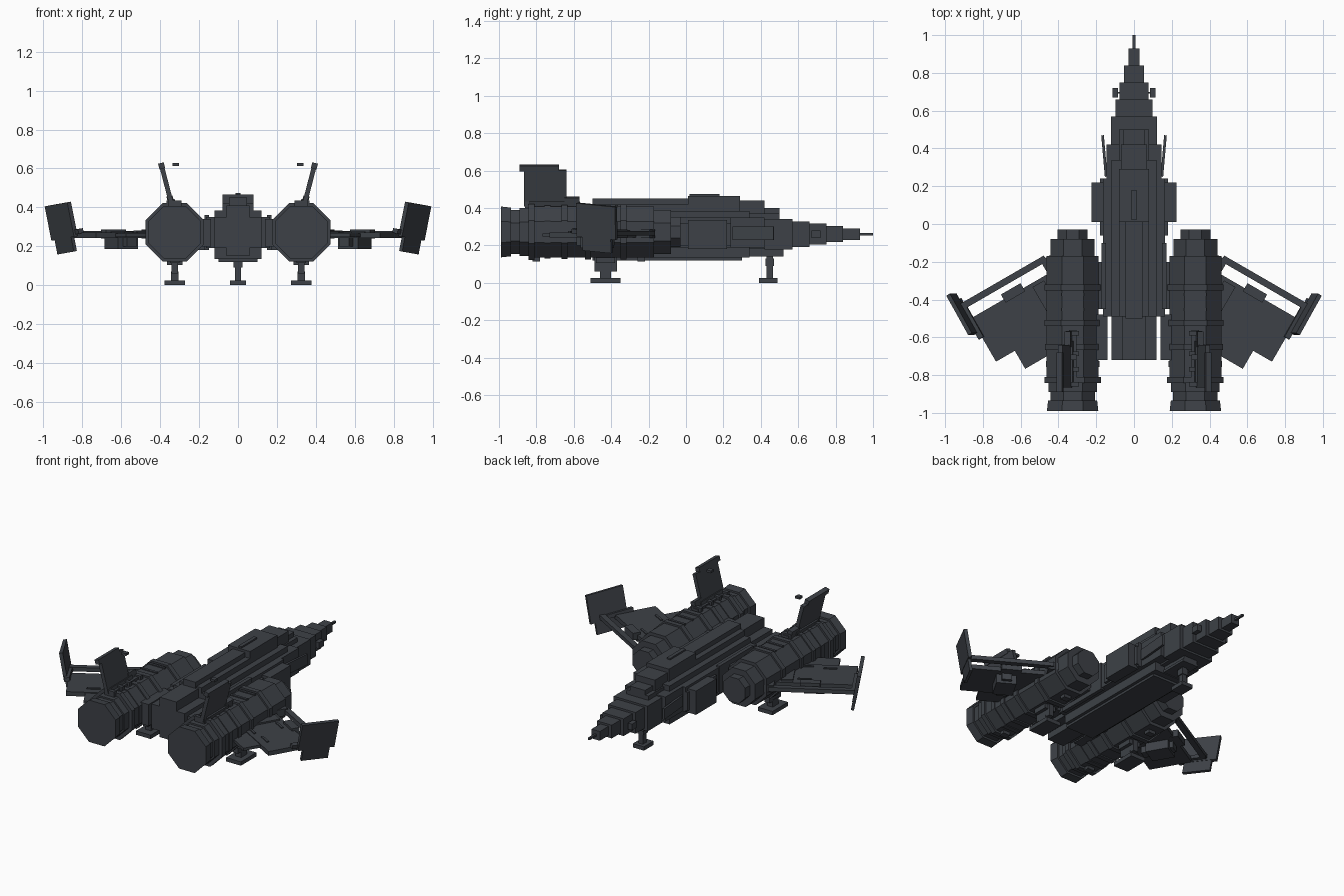
import bpy, bmesh, math
from mathutils import Matrix

if "Cube" in bpy.data.objects:
    bpy.data.objects.remove(bpy.data.objects["Cube"])

hull = bpy.data.materials.new("dark_slate_hull")
hull.use_nodes = True
hull_colour = (.047, .053, .063, 1)
hull.diffuse_color = hull_colour
hull.node_tree.nodes["Principled BSDF"].inputs["Base Color"].default_value = hull_colour


def finish(name, bm):
    bmesh.ops.recalc_face_normals(bm, faces=bm.faces)
    mesh = bpy.data.meshes.new(name)
    bm.to_mesh(mesh)
    bm.free()
    mesh.materials.append(hull)
    bpy.context.collection.objects.link(bpy.data.objects.new(name, mesh))


def block(half, back, front, bottom, top, middle=0):
    """Matrix that turns a unit cube into a block spanning the given limits."""
    centre = Matrix.Translation((middle, (back + front) / 2, (bottom + top) / 2))
    return centre @ Matrix.Diagonal((half * 2, front - back, top - bottom, 1))


def tube(bm, stations, middle, height):
    """Octagonal body along y through (y, apothem) stations."""
    rings = []
    for y, apothem in stations:
        radius = apothem / math.cos(math.pi / 8)
        angles = [(i + .5) * math.pi / 4 for i in range(8)]
        rings.append([bm.verts.new((middle + radius * math.cos(angle), y,
                                    height + radius * math.sin(angle)))
                      for angle in angles])
    for ring, following in zip(rings, rings[1:]):
        for i in range(8):
            bm.faces.new((ring[i - 1], ring[i], following[i], following[i - 1]))
    bm.faces.new(rings[0])
    bm.faces.new(rings[-1])


def part(name, blocks, frame=Matrix()):
    bm = bmesh.new()
    for shape in blocks:
        bmesh.ops.create_cube(bm, size=1, matrix=frame @ shape)
    finish(name, bm)


def pair(name, blocks, frame=Matrix()):
    """Build a part on the left (+x) and its mirror image on the right."""
    part("left_" + name, blocks, frame)
    part("right_" + name, blocks, Matrix.Diagonal((-1, 1, 1, 1)) @ frame)


def turn(degrees, axis):
    return Matrix.Rotation(math.radians(degrees), 4, axis)


# Nose of growing steps behind a probe
nose_height = .26
steps = []
for i in range(5):
    tip = .93 - .09 * i
    depth = .03 + .013 * i
    steps.append(block(half=.03 + .023 * i, back=tip - .15, front=tip,
                       bottom=nose_height - depth, top=nose_height + depth))
part("nose", steps)
part("nose_probe", [block(half=.007, back=.9, front=1, bottom=.254, top=.267)])

# Fuselage of overlapping slabs
part("fuselage", [
    block(half=.145, back=.2, front=.42, bottom=.19, top=.35),
    block(half=.165, back=-.49, front=.24, bottom=.19, top=.35),
    block(half=.12, back=-.49, front=.34, bottom=.135, top=.385),
    block(half=.08, back=.2, front=.5, bottom=.18, top=.37)])
part("fuselage_tail", [
    block(half=.12, back=-.72, front=-.4, bottom=.19, top=.35),
    block(half=.06, back=-.72, front=-.4, bottom=.15, top=.41)])
part("belly_keel", [
    block(half=.1, back=-.5, front=.3, bottom=.12, top=.14),
    block(half=.05, back=.2, front=.52, bottom=.14, top=.19)])

# Cockpit blocks and dorsal spine
part("cockpit", [
    block(half=.08, back=.01, front=.29, bottom=.3, top=.465),
    block(half=.07, back=.2, front=.42, bottom=.3, top=.44),
    block(half=.055, back=.3, front=.5, bottom=.3, top=.4),
    block(half=.012, back=.02, front=.18, bottom=.4, top=.475)])
part("dorsal_spine", [
    block(half=.08, back=-.49, front=.1, bottom=.3, top=.42),
    block(half=.045, back=-.5, front=.1, bottom=.4, top=.45)])

# Side intakes, cheek blades, sensors and engine mounts
pair("intake", [
    block(middle=.19, half=.036, back=.01, front=.22, bottom=.18, top=.335),
    block(middle=.16, half=.02, back=-.06, front=.24, bottom=.2, top=.32)])
pair("cheek_blade", [block(half=.007, back=-.11, front=.11, bottom=.23, top=.3)],
     Matrix.Translation((.157, .36, 0)) @ turn(-5, "Z"))
pair("nose_sensor", [
    block(middle=.1, half=.015, back=.67, front=.72, bottom=.24, top=.28),
    block(middle=.08, half=.02, back=.69, front=.7, bottom=.25, top=.26)])
pair("engine_mount", [
    block(middle=.17, half=.03, back=-.72, front=-.48, bottom=.2, top=.34),
    block(middle=.19, half=.03, back=-.45, front=-.2, bottom=.21, top=.33),
    block(middle=.16, half=.012, back=-.45, front=-.1, bottom=.18, top=.36)])

# Octagonal engines: barrel, stepped front, collars and flared nozzle
engine_x, engine_z = .325, .272
barrel = .137


def cylinder(back, front, apothem, flare=0):
    return [(back, apothem + flare), (front, apothem)]


sections = [cylinder(back=-.83, front=-.17, apothem=barrel),
            cylinder(back=-.2, front=-.08, apothem=barrel - .02),
            cylinder(back=-.1, front=-.03, apothem=.08),
            cylinder(back=-.95, front=-.83, apothem=.118),
            cylinder(back=-.89, front=-.83, apothem=.128),
            cylinder(back=-.99, front=-.935, apothem=.13, flare=.006)]
for y, rise in ((-.825, .013), (-.74, .005), (-.65, .008), (-.525, .011), (-.335, .011)):
    sections.append(cylinder(back=y - .016, front=y + .016, apothem=barrel + rise))
for side, sign in (("left", 1), ("right", -1)):
    engine = bmesh.new()
    for section in sections:
        tube(engine, section, sign * engine_x, engine_z)
    finish(side + "_engine", engine)

# Vents, ribs and spine on top of each engine, lugs beneath
vents = [block(middle=engine_x, half=.06, back=y, front=y + .016, bottom=.4, top=.415)
         for y in (-.38, -.46)]
ribs = [block(middle=engine_x, half=.035, back=y, front=y + .024, bottom=.4, top=.435)
        for y in (-.86, -.78, -.7, -.59)]
lugs = [block(middle=engine_x, half=.025, back=y, front=y + .04, bottom=.115, top=.15)
        for y in (-.82, -.26)]
spine = block(middle=engine_x, half=.02, back=-.82, front=-.56, bottom=.4, top=.425)
pair("engine_fittings", vents + ribs + lugs + [spine])

# Tail fins leaning outward, with a beacon beside each tip
fin_frame = Matrix.Translation((.34, 0, .41)) @ turn(14.5, "Y")
pair("tail_fin", [
    block(half=.012, back=-.865, front=-.64, bottom=0, top=.2),
    block(half=.015, back=-.89, front=-.68, bottom=.195, top=.225),
    block(half=.016, back=-.65, front=-.57, bottom=-.01, top=.05),
    block(half=.022, back=-.84, front=-.62, bottom=-.01, top=.03)], fin_frame)
pair("fin_beacon", [
    block(middle=.32, half=.016, back=-.72, front=-.69, bottom=.612, top=.627)])

# Swept wings: local x runs along the span
wing_frame = Matrix.Translation((.47, -.18, 0)) @ turn(-30, "Z")
pair("wing", [
    block(middle=.24, half=.26, back=-.345, front=-.08, bottom=.242, top=.27),
    block(middle=.24, half=.06, back=-.1, front=-.05, bottom=.24, top=.285),
    block(middle=.1, half=.035, back=-.3, front=-.1, bottom=.25, top=.28)], wing_frame)
pair("wing_flap", [
    block(middle=.24, half=.145, back=-.455, front=-.3, bottom=.247, top=.265)], wing_frame)
pair("wing_slots", [
    block(middle=span, half=.04, back=y, front=y + .014, bottom=.268, top=.276)
    for span, y in ((.2, -.32), (.34, -.3), (.2, -.14))], wing_frame)
pair("wing_leading_bar", [
    block(middle=.26, half=.26, back=-.02, front=.015, bottom=.252, top=.278),
    block(middle=0, half=.03, back=-.1, front=0, bottom=.24, top=.285)], wing_frame)
pair("wing_pod", [
    block(middle=.26, half=.06, back=-.26, front=-.12, bottom=.185, top=.25),
    block(middle=.26, half=.03, back=-.3, front=-.1, bottom=.2, top=.25)], wing_frame)

# Canted winglets
winglet_frame = (wing_frame @ Matrix.Translation((.515, -.04, .25))
                 @ turn(10, "Y") @ turn(-5, "X"))
pair("winglet", [
    block(half=.011, back=-.125, front=.115, bottom=-.01, top=.17),
    block(half=.009, back=-.09, front=.085, bottom=-.085, top=0),
    block(middle=-.015, half=.015, back=-.16, front=.05, bottom=0, top=.025)],
    winglet_frame)

# Landing gear
pair("main_gear", [
    block(middle=engine_x, half=.053, back=-.51, front=-.35, bottom=0, top=.025),
    block(middle=engine_x, half=.02, back=-.46, front=-.4, bottom=.02, top=.07),
    block(middle=engine_x, half=.017, back=-.49, front=-.37, bottom=.06, top=.14),
    block(middle=engine_x, half=.04, back=-.48, front=-.38, bottom=.105, top=.14)])
part("nose_gear", [
    block(half=.04, back=.39, front=.49, bottom=0, top=.025),
    block(half=.015, back=.43, front=.465, bottom=.02, top=.16),
    block(half=.022, back=.425, front=.47, bottom=.09, top=.13)])
pair("gear_door", [
    block(middle=.05, half=.007, back=.28, front=.52, bottom=.14, top=.156)])
